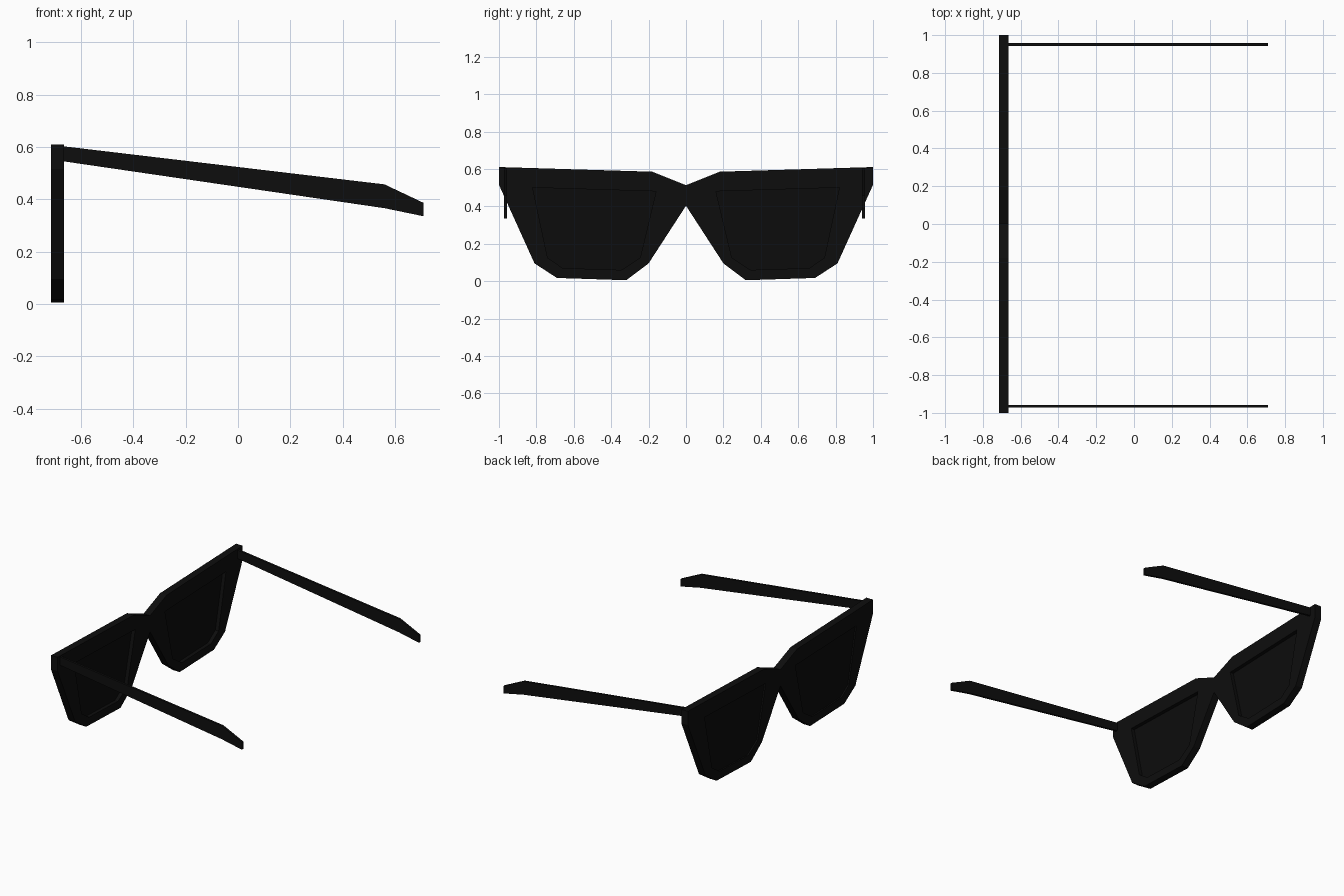
import bpy, bmesh
from mathutils import Vector

if "Cube" in bpy.data.objects:
    bpy.data.objects.remove(bpy.data.objects["Cube"])


def material(name, v):
    m = bpy.data.materials.new(name)
    m.diffuse_color = (v, v, v, 1)
    m.use_nodes = True
    m.node_tree.nodes["Principled BSDF"].inputs["Base Color"].default_value = m.diffuse_color
    return m


BLACK = material("frame black", 0.0042)
TINT = material("lens black", 0.0036)


def plate(name, loops, to_world, depth, mat):
    """Fill an outline (later loops are holes) and extrude it."""
    bm = bmesh.new()
    for loop in loops:
        vs = [bm.verts.new(to_world(*p)) for p in loop]
        for i, v in enumerate(vs):
            bm.edges.new((v, vs[(i + 1) % len(vs)]))
    bmesh.ops.triangle_fill(bm, use_beauty=True, edges=bm.edges[:])
    ret = bmesh.ops.extrude_face_region(bm, geom=bm.faces[:], use_keep_orig=True)
    moved = [g for g in ret["geom"] if isinstance(g, bmesh.types.BMVert)]
    bmesh.ops.translate(bm, verts=moved, vec=Vector(depth))
    bmesh.ops.recalc_face_normals(bm, faces=bm.faces[:])
    me = bpy.data.meshes.new(name)
    bm.to_mesh(me)
    bm.free()
    me.materials.append(mat)
    ob = bpy.data.objects.new(name, me)
    bpy.context.collection.objects.link(ob)
    return ob


def mirror(pts):
    return [(-y, z) for y, z in reversed(pts)]


# Front frame: half outline from bridge top round to bridge bottom
half = [(0.18, 0.585), (1.0, 0.61), (1.0, 0.515), (0.81, 0.095),
        (0.69, 0.017), (0.32, 0.005), (0.20, 0.095)]
outline = [(0, 0.513)] + half + [(0, 0.403)] + mirror(half)
opening = [(0.16, 0.48), (0.82, 0.50), (0.74, 0.125), (0.66, 0.07),
           (0.345, 0.06), (0.245, 0.125)]
plate("front_frame", [outline, opening, mirror(opening)],
      lambda y, z: (-0.715, y, z), (0.05, 0, 0), BLACK)

# Lenses set into the openings
for side, pts in (("left", opening), ("right", mirror(opening))):
    plate(side + "_lens", [pts], lambda y, z: (-0.705, y, z), (0.015, 0, 0), TINT)

# Temple arms with a bent tip
arm = [(-0.68, 0.604), (0.56, 0.457), (0.71, 0.386), (0.71, 0.335),
       (0.56, 0.366), (-0.68, 0.547)]
for side, y0 in (("left", 0.942), ("right", -0.972)):
    plate(side + "_temple_arm", [arm], lambda x, z: (x, y0, z), (0, 0.015, 0), BLACK)
